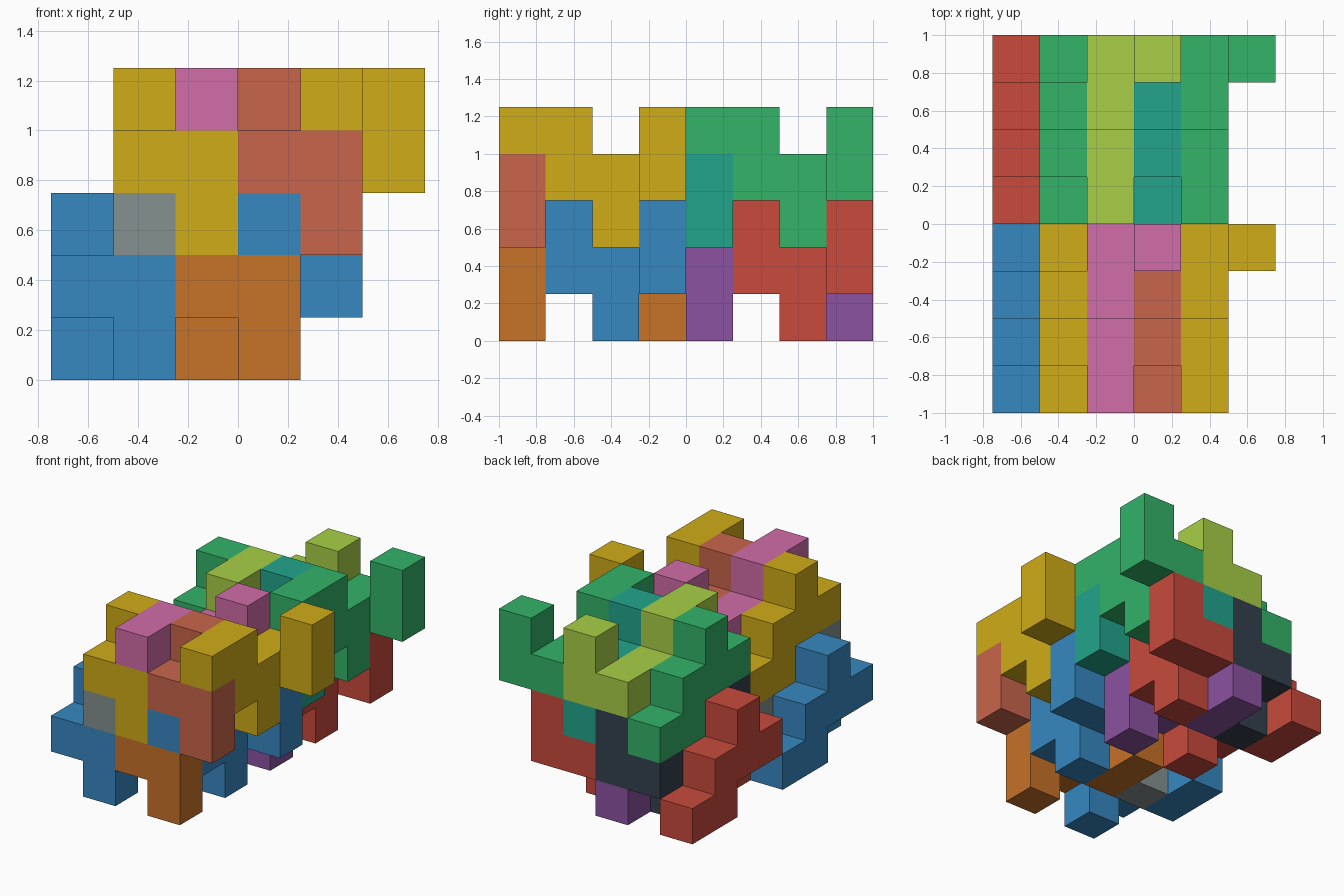
import bpy, bmesh
from mathutils import Vector

if "Cube" in bpy.data.objects:
    bpy.data.objects.remove(bpy.data.objects["Cube"])

U = 0.25  # edge of one unit cube

# One eight-cube block shape; every piece is this shape, upright or half-turned about x
BLOCK = [(0, 0, 0), (1, 0, 0), (1, 0, -1), (0, 1, 0),
         (0, 1, 1), (0, 2, 0), (0, 2, -1), (0, 3, -1)]
TURNED = [(x, -y, -z) for x, y, z in BLOCK]


def paint(name, hexcode):
    rgb = [int(hexcode[i:i + 2], 16) / 255 for i in (0, 2, 4)]
    lin = [c / 12.92 if c <= 0.04045 else ((c + 0.055) / 1.055) ** 2.4 for c in rgb]
    mat = bpy.data.materials.new(name)
    mat.diffuse_color = (*lin, 1)
    mat.use_nodes = True
    mat.node_tree.nodes["Principled BSDF"].inputs["Base Color"].default_value = mat.diffuse_color
    return mat


def block(name, cells, start, mat):
    """Outer skin of a group of unit cubes, flat sides merged."""
    bm = bmesh.new()
    verts = {}

    def vert(p):
        key = tuple(round(c * 2) for c in p)
        if key not in verts:
            verts[key] = bm.verts.new(p * U)
        return verts[key]

    for cell in cells:
        for axis in range(3):
            for sign in (-1, 1):
                n = Vector((0, 0, 0))
                n[axis] = sign
                if tuple(int(c + d) for c, d in zip(cell, n)) in cells:
                    continue
                u = Vector((0, 0, 0))
                u[(axis + 1) % 3] = 1
                v = n.cross(u)
                mid = Vector(cell) + Vector((0.5, 0.5, 0.5)) + n / 2
                bm.faces.new([vert(mid + (a * u + b * v) / 2)
                              for a, b in ((-1, -1), (1, -1), (1, 1), (-1, 1))])
    bmesh.ops.dissolve_limit(bm, angle_limit=0.01, verts=bm.verts[:], edges=bm.edges[:])
    mesh = bpy.data.meshes.new(name)
    bm.to_mesh(mesh)
    bm.free()
    mesh.materials.append(mat)
    obj = bpy.data.objects.new(name, mesh)
    obj.location = ((start[0] - 3) * U, (start[1] - 4) * U, start[2] * U)
    bpy.context.collection.objects.link(obj)


# Piece placement in one cluster: shape, first cell, (front colour, back colour)
PIECES = [
    ("lower_left", BLOCK, (0, 0, 1), ("blue", "red")),
    ("upper_left", BLOCK, (1, 0, 3), ("yellow", "green")),
    ("lower_middle", BLOCK, (2, 0, 1), ("orange", "purple")),
    ("upper_middle", BLOCK, (3, 0, 3), ("salmon", "teal")),
    ("core", TURNED, (1, 3, 1), ("grey", "navy")),
    ("crown", TURNED, (2, 3, 3), ("pink", "lime")),
    ("lower_right", TURNED, (3, 3, 1), ("blue", "red")),
    ("upper_right", TURNED, (4, 3, 3), ("yellow", "green")),
]
COLOURS = {"blue": "3788C0", "yellow": "D0AC18", "orange": "C77228", "salmon": "C9654C",
           "grey": "85918F", "pink": "D16DA8", "red": "C84A3C", "green": "33B369",
           "purple": "8C52A0", "teal": "22A58B", "navy": "34404E", "lime": "A8CF46"}
MATS = {n: paint(n, h) for n, h in COLOURS.items()}

# Front cluster and its copy four cells further back
for half, side in enumerate(("front", "back")):
    for name, cells, (x, y, z), cols in PIECES:
        block(f"{side}_{name}_block", cells, (x, y + 4 * half, z), MATS[cols[half]])
